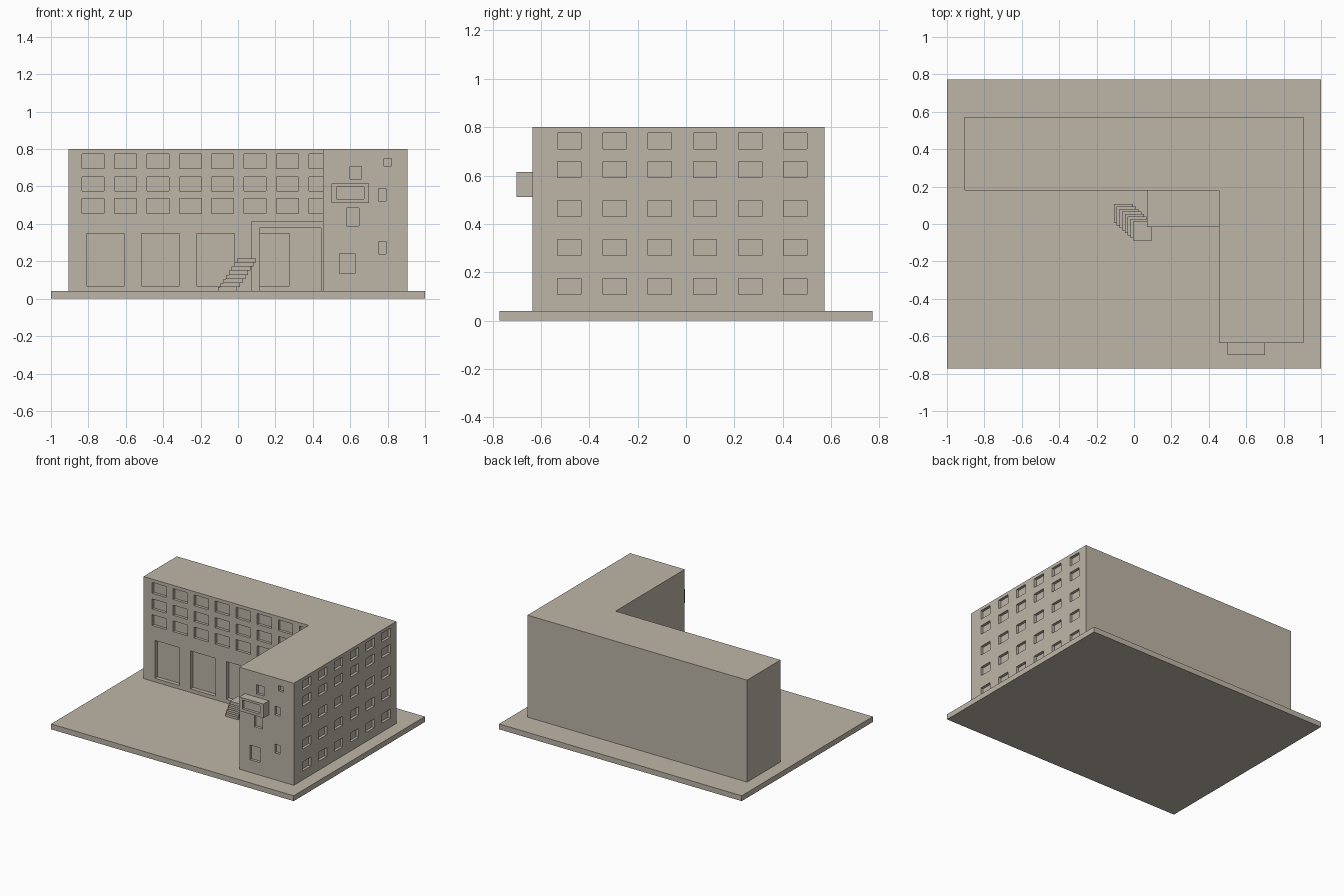
import bpy, bmesh

if "Cube" in bpy.data.objects:
    bpy.data.objects.remove(bpy.data.objects["Cube"])

stone = bpy.data.materials.new("warm grey stone")
stone.diffuse_color = (0.51, 0.465, 0.39, 1)
stone.use_nodes = True
stone.node_tree.nodes["Principled BSDF"].inputs["Base Color"].default_value = stone.diffuse_color


def add_box(bm, x0, x1, y0, y1, z0, z1):
    v = [bm.verts.new((x, y, z)) for z in (z0, z1)
         for x, y in ((x0, y0), (x1, y0), (x1, y1), (x0, y1))]
    bm.faces.new(v[3::-1])
    bm.faces.new(v[4:])
    for i in range(4):
        j = (i + 1) % 4
        bm.faces.new((v[i], v[j], v[j + 4], v[i + 4]))


def finish(name, bm):
    mesh = bpy.data.meshes.new(name)
    bm.to_mesh(mesh)
    bm.free()
    mesh.materials.append(stone)
    obj = bpy.data.objects.new(name, mesh)
    bpy.context.collection.objects.link(obj)
    return obj


def boxes(name, *dims):
    bm = bmesh.new()
    for d in dims:
        add_box(bm, *d)
    return finish(name, bm)


def carve(obj, cuts):
    """Cut recesses into obj and remove the cutter."""
    cutter = boxes("recess_cutter", *cuts)
    cutter.hide_render = True
    mod = obj.modifiers.new("recesses", 'BOOLEAN')
    mod.operation, mod.solver, mod.object = 'DIFFERENCE', 'EXACT', cutter
    bpy.context.view_layer.objects.active = obj
    bpy.ops.object.modifier_apply(modifier=mod.name)
    bpy.data.objects.remove(cutter)


GROUND, ROOF = 0.04, 0.80
COURT_Y, WING_X, FRONT_Y, SIDE_X, BACK_Y = 0.18, 0.455, -0.635, 0.905, 0.573
DEPTH, OUT = 0.02, 0.01

# Ground slab
boxes("base_slab", (-1, 1, -0.772, 0.772, 0, GROUND))

# L-shaped building from its floor plan
plan = [(-SIDE_X, COURT_Y), (WING_X, COURT_Y), (WING_X, FRONT_Y),
        (SIDE_X, FRONT_Y), (SIDE_X, BACK_Y), (-SIDE_X, BACK_Y)]
bm = bmesh.new()
floor = bm.faces.new([bm.verts.new((x, y, GROUND)) for x, y in plan])
top = bmesh.ops.extrude_face_region(bm, geom=[floor])["geom"]
bmesh.ops.translate(bm, vec=(0, 0, ROOF - GROUND),
                    verts=[g for g in top if isinstance(g, bmesh.types.BMVert)])
bmesh.ops.recalc_face_normals(bm, faces=bm.faces)
building = finish("building", bm)

cuts = []
# Courtyard windows: three rows, last column stops at the wing
for z0, z1 in ((0.455, 0.535), (0.577, 0.652), (0.695, 0.775)):
    for i in range(8):
        x = -0.834 + 0.1733 * i
        cuts.append((x, min(x + 0.118, WING_X - 0.0005),
                     COURT_Y - OUT, COURT_Y + DEPTH, z0, z1))
# Tall courtyard doorways
for i in range(4):
    x = -0.811 + 0.2943 * i
    cuts.append((x, x + 0.204, COURT_Y - OUT, COURT_Y + 0.03, 0.067, 0.349))
# Side windows: five rows of six
for z in (0.107, 0.269, 0.430, 0.591, 0.709):
    for i in range(6):
        y = -0.531 + 0.187 * i
        cuts.append((SIDE_X - DEPTH, SIDE_X + OUT, y, y + 0.097, z, z + 0.067))
# Scattered windows on the wing front
for x0, x1, z0, z1 in ((0.598, 0.660, 0.639, 0.708), (0.780, 0.820, 0.710, 0.750),
                       (0.750, 0.790, 0.523, 0.588), (0.580, 0.647, 0.390, 0.484),
                       (0.750, 0.790, 0.240, 0.305), (0.542, 0.625, 0.134, 0.243)):
    cuts.append((x0, x1, FRONT_Y - OUT, FRONT_Y + DEPTH, z0, z1))
carve(building, cuts)

# Projecting bay with a recessed pane
bay = boxes("bay_window", (0.50, 0.70, -0.70, FRONT_Y, 0.511, 0.615))
carve(bay, [(0.526, 0.673, -0.71, -0.68, 0.532, 0.598)])

# Entrance canopy and its two posts
boxes("canopy", (0.07, WING_X, -0.015, COURT_Y, 0.377, 0.414))
boxes("canopy_posts", (0.07, 0.114, -0.015, 0.03, GROUND, 0.377),
      (0.445, WING_X, -0.015, 0.03, GROUND, 0.377))

# Diagonal stair of eight overlapping slabs
for i in range(8):
    x, y, z = -0.107 + 0.0146 * i, 0.005 - 0.0135 * i, GROUND + 0.022 * i
    boxes(f"stair_step_{i + 1}", (x, x + 0.102, y, y + 0.102, z, z + 0.022))
